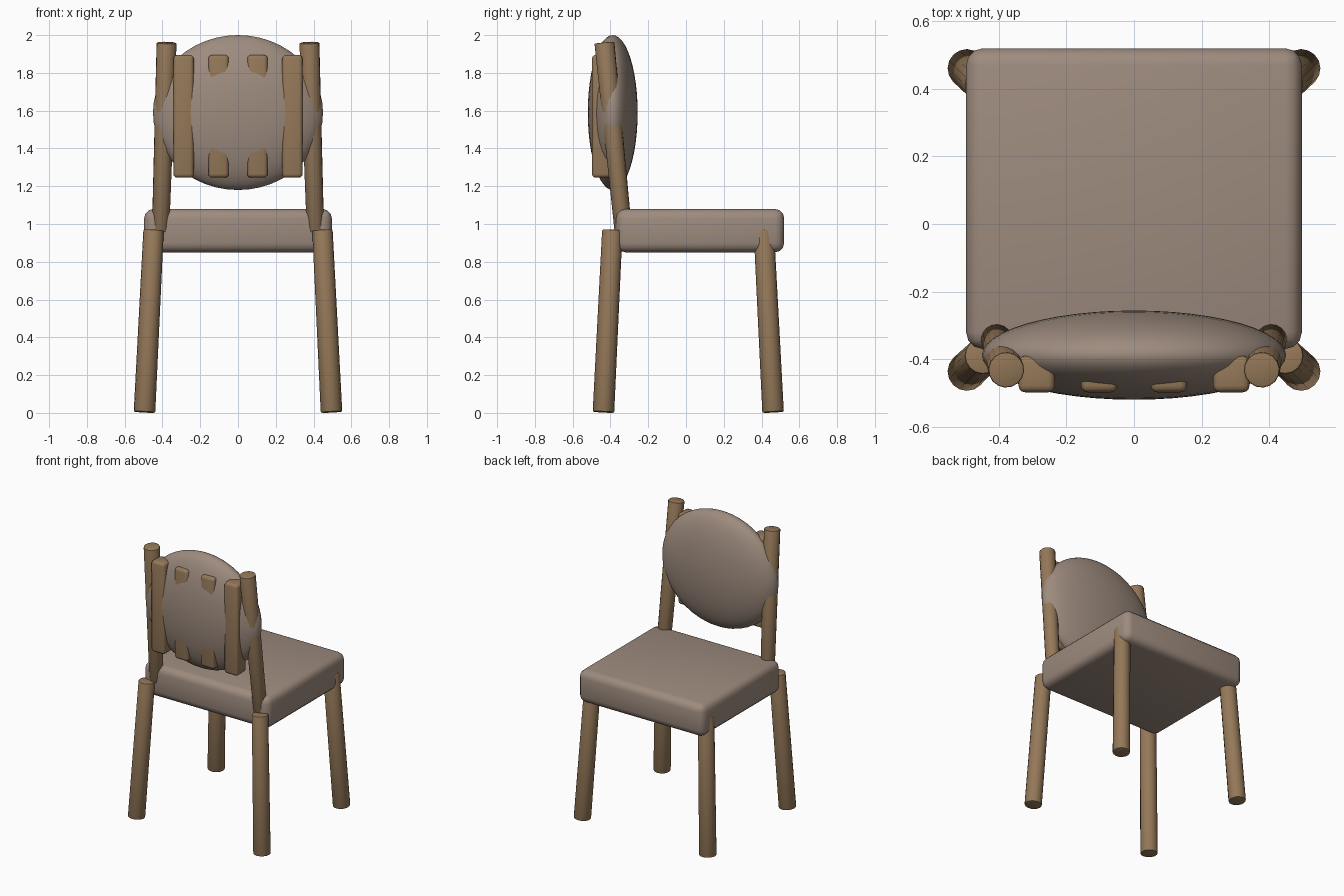
import bpy
import math
from mathutils import Vector

cube = bpy.data.objects.get("Cube")
if cube:
    bpy.data.objects.remove(cube, do_unlink=True)


def make_material(name, color):
    mat = bpy.data.materials.new(name)
    mat.use_nodes = True
    mat.diffuse_color = color
    mat.node_tree.nodes["Principled BSDF"].inputs["Base Color"].default_value = color
    return mat


wood = make_material("brown wood", (0.30, 0.19, 0.10, 1))
fabric = make_material("taupe fabric", (0.34, 0.26, 0.21, 1))


def finish(name, mat, bevel=0.0, segments=3):
    """Name, bevel, colour and smooth the active object."""
    obj = bpy.context.object
    obj.name = obj.data.name = name
    obj.data.materials.append(mat)
    bpy.ops.object.transform_apply(location=False, rotation=False, scale=True)
    if bevel:
        mod = obj.modifiers.new("Rounded edges", "BEVEL")
        mod.width = bevel
        mod.segments = segments
        mod.limit_method = "ANGLE"
        bpy.ops.object.modifier_apply(modifier=mod.name)
    bpy.ops.object.shade_smooth_by_angle(angle=math.radians(40))
    return obj


def rounded_box(name, low, high, mat, bevel):
    low, high = Vector(low), Vector(high)
    bpy.ops.mesh.primitive_cube_add(size=1, location=(low + high) / 2)
    bpy.context.object.scale = high - low
    return finish(name, mat, bevel)


def pole(name, bottom, top, r_bottom, r_top):
    """Slanted round pole between two points."""
    bottom, top = Vector(bottom), Vector(top)
    axis = top - bottom
    bpy.ops.mesh.primitive_cone_add(
        vertices=16, radius1=r_bottom, radius2=r_top, depth=axis.length,
        location=(bottom + top) / 2,
        rotation=axis.to_track_quat("Z", "Y").to_euler())
    return finish(name, wood, 0.006, 2)


# Seat cushion
rounded_box("seat", (-0.497, -0.37, 0.85), (0.497, 0.52, 1.08), fabric, 0.05)

# Oval back cushion
bpy.ops.mesh.primitive_uv_sphere_add(segments=48, ring_count=24, radius=1,
                                     location=(0, -0.388, 1.59))
bpy.context.object.scale = (0.45, 0.132, 0.41)
finish("back_cushion", fabric)

# Legs, posts and slats on both sides
for side, s in (("left", 1), ("right", -1)):
    pole(f"{side}_front_leg", (s * 0.495, 0.461, 0.004), (s * 0.447, 0.412, 0.968), 0.057, 0.054)
    pole(f"{side}_back_leg", (s * 0.495, -0.437, 0.004), (s * 0.447, -0.39, 0.968), 0.057, 0.054)
    pole(f"{side}_back_post", (s * 0.41, -0.332, 0.96), (s * 0.378, -0.432, 1.96), 0.046, 0.053)
    for part, x in (("outer", 0.288), ("inner", 0.103)):
        rounded_box(f"{side}_{part}_slat",
                    (s * x - 0.054, -0.498, 1.245), (s * x + 0.054, -0.39, 1.895),
                    wood, 0.02)
